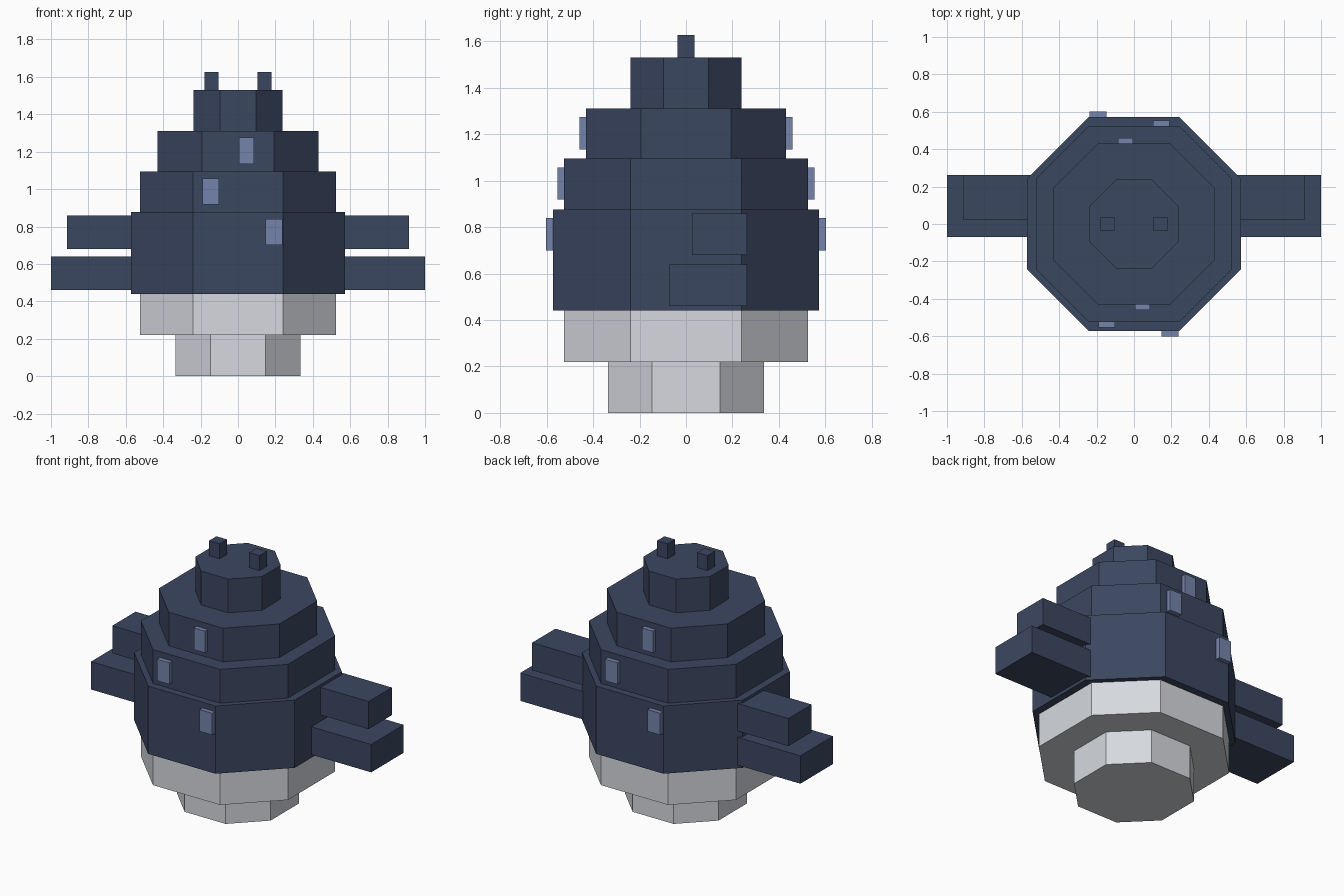
import bpy, bmesh

if "Cube" in bpy.data.objects:
    bpy.data.objects.remove(bpy.data.objects["Cube"])


def material(name, srgb):
    mat = bpy.data.materials.new(name)
    lin = [((c / 255 + 0.055) / 1.055) ** 2.4 for c in srgb]
    mat.diffuse_color = (*lin, 1)
    mat.use_nodes = True
    mat.node_tree.nodes["Principled BSDF"].inputs["Base Color"].default_value = mat.diffuse_color
    return mat


NAVY = material("navy", (59, 71, 97))
GREY = material("light_grey", (214, 217, 223))
BLUE = material("pale_blue", (117, 132, 170))


def finish(name, bm, mat):
    bmesh.ops.recalc_face_normals(bm, faces=bm.faces)
    mesh = bpy.data.meshes.new(name)
    bm.to_mesh(mesh)
    bm.free()
    mesh.materials.append(mat)
    bpy.context.collection.objects.link(bpy.data.objects.new(name, mesh))


def tier(name, r, h, z0, z1, mat):
    """Eight-sided block: r = centre to flat side, h = half a flat side."""
    bm = bmesh.new()
    ring = [(r, -h), (r, h), (h, r), (-h, r), (-r, h), (-r, -h), (-h, -r), (h, -r)]
    base = bm.faces.new([bm.verts.new((x, y, z0)) for x, y in ring])
    top = bmesh.ops.extrude_face_region(bm, geom=[base], use_keep_orig=True)
    for v in top["geom"]:
        if isinstance(v, bmesh.types.BMVert):
            v.co.z = z1
    finish(name, bm, mat)


def box(name, lo, hi, mat):
    bm = bmesh.new()
    bmesh.ops.create_cube(bm, size=1)
    for v in bm.verts:
        v.co = [(a + b) / 2 + c * (b - a) for a, b, c in zip(lo, hi, v.co)]
    finish(name, bm, mat)


# stacked body
tier("base", 0.335, 0.146, 0, 0.22, GREY)
tier("lower_belly", 0.525, 0.24, 0.22, 0.44, GREY)
tier("middle_body", 0.573, 0.24, 0.44, 0.877, NAVY)
tier("upper_body", 0.525, 0.24, 0.877, 1.095, NAVY)
tier("shoulders", 0.43, 0.193, 1.095, 1.312, NAVY)
tier("head", 0.238, 0.096, 1.312, 1.53, NAVY)

# horns and two stacked arms on each side
for s, side in ((-1, "left"), (1, "right")):
    def paired(name, x0, x1, y0, y1, z0, z1):
        xs = sorted((s * x0, s * x1))
        box(f"{side}_{name}", (xs[0], y0, z0), (xs[1], y1, z1), NAVY)

    paired("horn", 0.105, 0.18, -0.037, 0.037, 1.52, 1.627)
    paired("lower_arm", 0.5, 1.0, -0.07, 0.262, 0.46, 0.64)
    paired("upper_arm", 0.5, 0.915, 0.025, 0.262, 0.68, 0.858)

# raised patches, repeated on the back by a half turn
for i, (x0, x1, y, z0, z1) in enumerate(((0.147, 0.237, 0.573, 0.70, 0.84),
                                         (-0.19, -0.102, 0.525, 0.918, 1.057),
                                         (0.006, 0.085, 0.43, 1.135, 1.275))):
    box(f"front_patch_{i}", (x0, -y - 0.029, z0), (x1, -y + 0.01, z1), BLUE)
    box(f"back_patch_{i}", (-x1, y - 0.01, z0), (-x0, y + 0.029, z1), BLUE)
